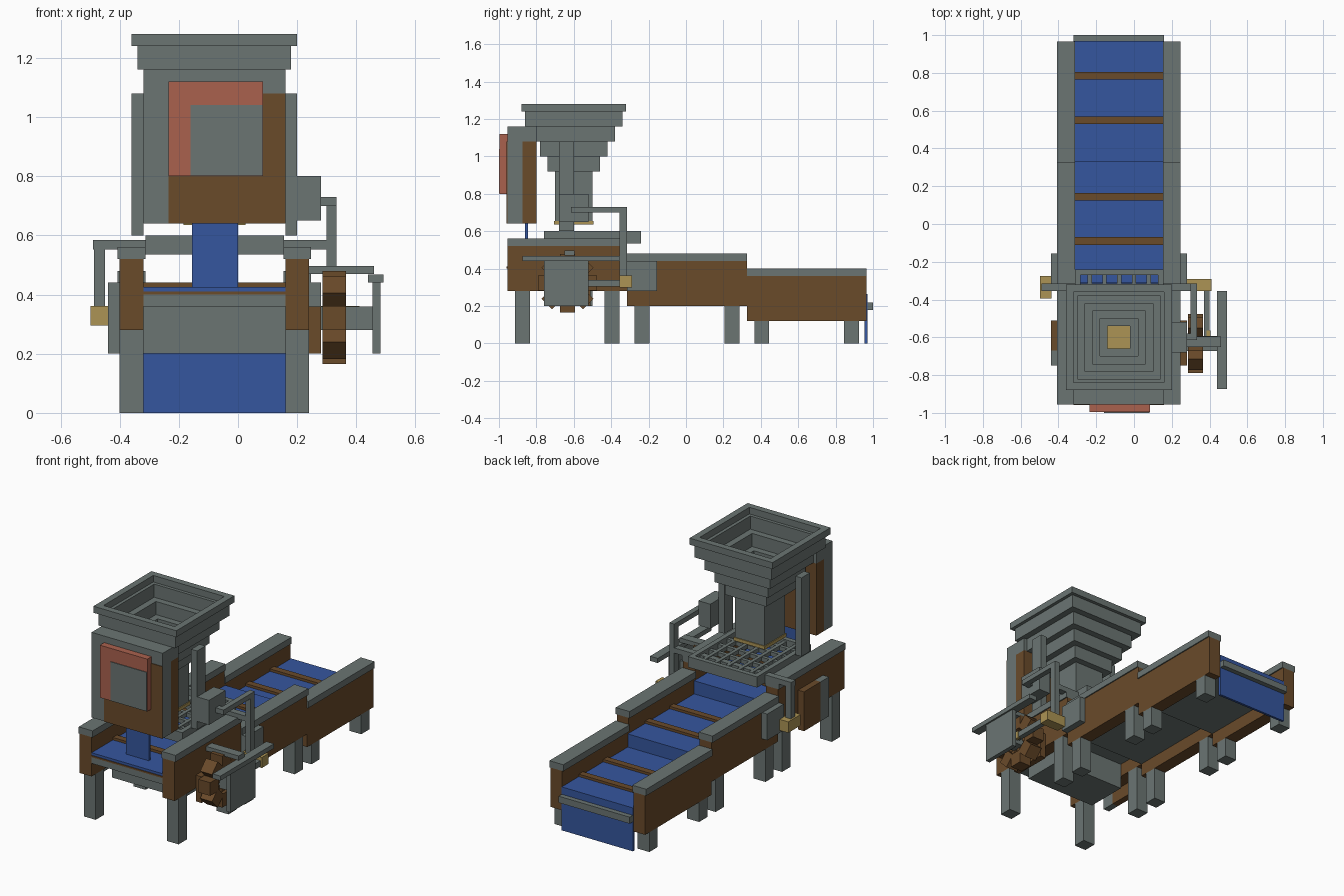
import bpy, bmesh, math
from mathutils import Matrix, Vector

if "Cube" in bpy.data.objects:
    bpy.data.objects.remove(bpy.data.objects["Cube"])


def material(name, r, g, b):
    m = bpy.data.materials.new(name)
    m.use_nodes = True
    m.diffuse_color = (r, g, b, 1)
    m.node_tree.nodes["Principled BSDF"].inputs["Base Color"].default_value = (r, g, b, 1)
    return m


STEEL = material("steel_grey", .147, .178, .171)
WOOD = material("brown_wood", .144, .069, .023)
BLUE = material("belt_blue", .036, .093, .342)
RED = material("panel_red", .402, .12, .076)
GOLD = material("brass", .413, .296, .089)


def finish(name, bm, mat):
    mesh = bpy.data.meshes.new(name)
    bm.to_mesh(mesh)
    bm.free()
    mesh.materials.append(mat)
    ob = bpy.data.objects.new(name, mesh)
    bpy.context.scene.collection.objects.link(ob)
    return ob


def add_box(bm, x, y, z, turn=None):
    """Box from (min, max) ranges, optionally transformed."""
    lo, hi = Vector((x[0], y[0], z[0])), Vector((x[1], y[1], z[1]))
    mat = Matrix.Translation((lo + hi) / 2) @ Matrix.Diagonal((*(hi - lo), 1))
    bmesh.ops.create_cube(bm, size=1, matrix=turn @ mat if turn else mat)


def box(name, mat, x, y, z):
    bm = bmesh.new()
    add_box(bm, x, y, z)
    return finish(name, bm, mat)


CX, CY = -.08, -.6          # hopper axis; CX is also the trough centre line
INNER = (CX - .24, CX + .24)


def sides(lo, hi):
    """Mirror an offset range about the trough centre line."""
    return (("right", (CX - hi, CX - lo)), ("left", (CX + lo, CX + hi)))


# Three stepped conveyor sections
LENGTH, START = .64, -.955
for i, part in enumerate(("front", "middle", "back")):
    y0 = START + i * LENGTH
    y1 = y0 + LENGTH
    drop = -.08 * i
    base = .28 + drop
    for side, x in sides(.24, .32):
        box(f"{part}_{side}_wall", WOOD, x, (y0, y1), (base, base + .24))
        for end, ly in (("front", y0 + .04), ("rear", y1 - .12)):
            box(f"{part}_{side}_{end}_leg", STEEL, x, (ly, ly + .08), (0, base))
    for side, x in sides(.233, .327):
        box(f"{part}_{side}_cap", STEEL, x, (y0, y1), (base + .24, base + .28))
    box(f"{part}_floor", STEEL, INNER, (y0, y1), (base + .08, base + .12))
    box(f"{part}_belt", BLUE, INNER, (y0, y1), (base + .12, base + .145))
    for j in (1, 2):
        sy = y0 + .235 * j - .01
        box(f"{part}_slat_{j}", WOOD, INNER, (sy - .02, sy + .02), (base + .12, base + .16))
    if i < 2:
        box(f"{part}_belt_riser", BLUE, INNER, (y1, y1 + .008), (base + .05, base + .145))

box("front_lip", WOOD, INNER, (START - .004, START), (.4, .41))
box("end_flap", BLUE, INNER, (.955, .97), (0, .265))
box("end_flap_bar", STEEL, INNER, (.968, 1), (.18, .22))
box("under_gearbox", STEEL, INNER, (-.76, -.5), (.2, .36))

# Stepped hopper of hollow square frames
bm = bmesh.new()
for half, z0, z1 in ((.28, 1.24, 1.28), (.26, 1.16, 1.24), (.22, 1.08, 1.16),
                     (.18, 1, 1.08), (.14, .92, 1), (.1, .64, .92)):
    inn = half - .04
    for s in (-1, 1):
        wall = sorted((s * inn, s * half))
        add_box(bm, (CX + wall[0], CX + wall[1]), (CY - half, CY + half), (z0, z1))
        add_box(bm, (CX - inn, CX + inn), (CY + wall[0], CY + wall[1]), (z0, z1))
finish("hopper", bm, STEEL)
box("hopper_gate", GOLD, (CX - .105, CX + .105), (CY - .105, CY + .105), (.635, .655))
for side, x in sides(.24, .28):
    box(f"hopper_{side}_post", STEEL, x, (-.68, -.6), (.6, 1.08))
box("motor_box", STEEL, (.2, .28), (-.68, -.52), (.65, .8))

# Sieve tray with a lattice
bm = bmesh.new()
tx, ty, rim = (-.312, .156), (-.76, -.24), .03
for x in ((tx[0], tx[0] + rim), (tx[1] - rim, tx[1])):
    add_box(bm, x, ty, (.535, .6))
for y in ((ty[0], ty[0] + rim), (ty[1] - rim, ty[1])):
    add_box(bm, (tx[0] + rim, tx[1] - rim), y, (.535, .6))
for k in range(1, 6):
    x = tx[0] + (tx[1] - tx[0]) * k / 6
    y = ty[0] + (ty[1] - ty[0]) * k / 6
    add_box(bm, (x - .011, x + .011), ty, (.565, .59))
    add_box(bm, tx, (y - .011, y + .011), (.562, .587))
finish("sieve_tray", bm, STEEL)

# Control cabinet above the front of the belt
box("cabinet_front", STEEL, INNER, (-.955, -.875), (.64, 1.16))
box("cabinet_rear", WOOD, INNER, (-.875, -.8), (.64, 1.08))
box("cabinet_rear_top", STEEL, INNER, (-.875, -.8), (1.08, 1.16))
box("cabinet_lower_plate", WOOD, (-.235, .16), (-.959, -.955), (.64, .8))
box("cabinet_side_plate", WOOD, (.085, .16), (-.959, -.955), (.8, 1.08))
box("red_panel", RED, (-.235, .085), (-.996, -.955), (.8, 1.12))
box("panel_screen", STEEL, (-.16, .083), (-1, -.996), (.802, 1.04))
box("hanging_strip", BLUE, (-.155, 0), (-.86, -.845), (.42, .64))

# Side brackets
for side, x in sides(.32, .36):
    box(f"{side}_link_bracket", STEEL, x, (-.315, -.155), (.28, .44))
box("right_axle_plate", STEEL, (-.44, -.4), (-.75, -.67), (.2, .44))
box("right_axle_block", WOOD, (-.44, -.4), (-.67, -.51), (.2, .44))
box("left_axle_block", WOOD, (.24, .28), (-.75, -.51), (.2, .36))

# Paddle wheel of eight blocks on an axle
WY, WZ = -.633, .322
bm = bmesh.new()
for k in range(8):
    turn = Matrix.Translation((.325, WY, WZ)) @ Matrix.Rotation(k * math.pi / 4, 4, 'X')
    add_box(bm, (-.04, .04), (-.04, .04), (.075, .157), turn)
    add_box(bm, (-.02, .02), (-.012, .012), (0, .09), turn)
finish("paddle_wheel", bm, WOOD)
box("wheel_axle", STEEL, (.24, .46), (WY - .04, WY + .04), (.28, .36))

# Crank plate and its bars beside the wheel
box("crank_plate", STEEL, (.455, .482), (-.76, -.52), (.2, .44))
box("crank_bar", STEEL, (.44, .492), (-.873, -.355), (.44, .468))
box("crank_cross_bar", STEEL, (.24, .46), (-.65, -.595), (.47, .497))

# Shaker linkage
LY = (-.355, -.315)
box("shaker_bar", STEEL, (-.49, .333), LY, (.553, .585))
box("right_shaker_rod", STEEL, (-.487, -.45), LY, (.36, .572))
box("right_shaker_weight", GOLD, (-.498, -.437), (-.395, -.275), (.295, .362))
box("left_shaker_rod", STEEL, (.3, .333), LY, (.36, .73))
box("motor_arm", STEEL, (.3, .333), (-.615, -.32), (.7, .73))
box("motor_arm_stub", STEEL, (.28, .3), (-.615, -.58), (.7, .73))
box("left_shaker_weight", GOLD, (.28, .41), (-.355, -.29), (.298, .362))
box("push_rod", STEEL, (.37, .4), (-.6, -.35), (.305, .34))
box("push_rod_joint", GOLD, (.385, .405), (-.595, -.565), (.3, .345))
